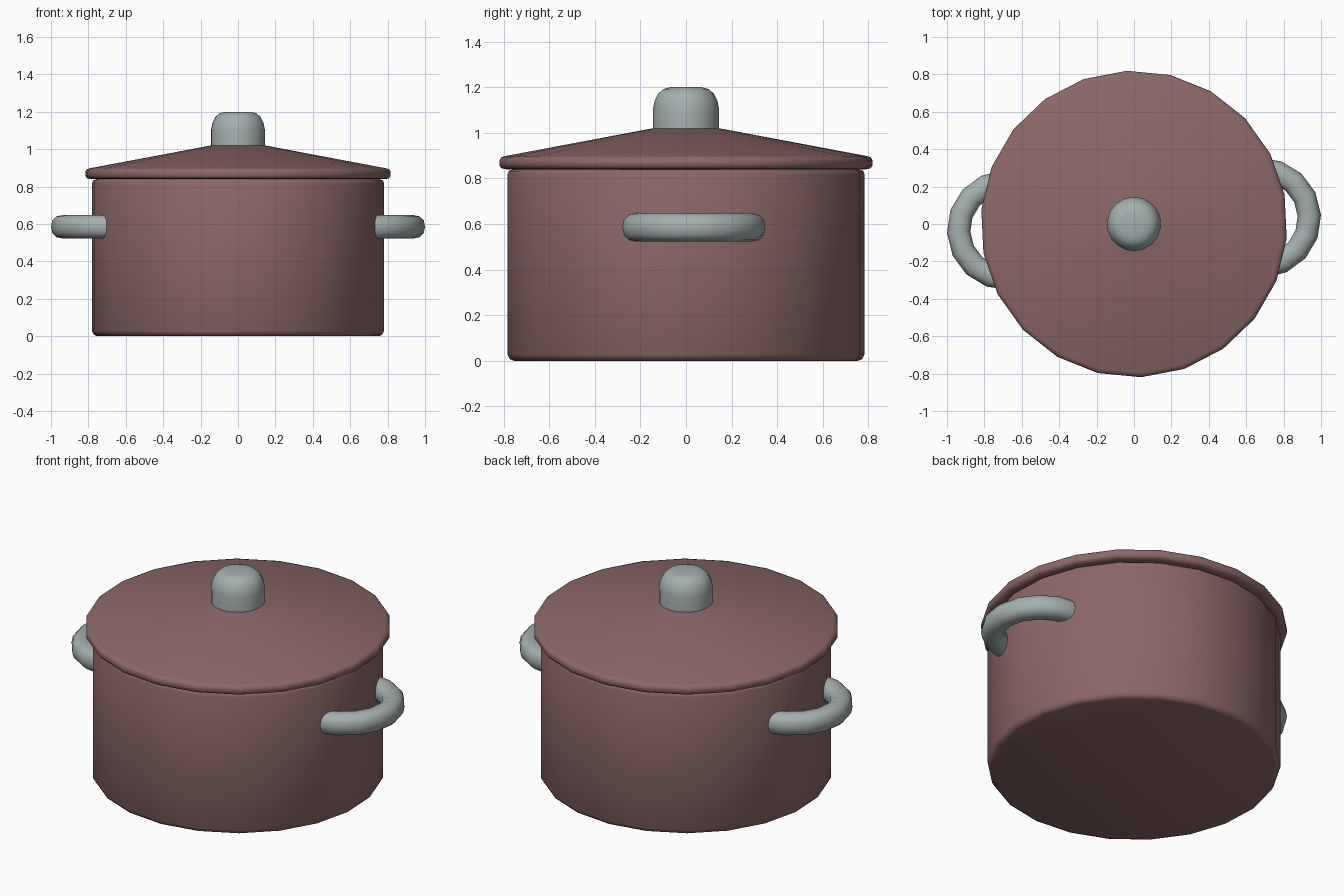
import bpy, bmesh, math

if "Cube" in bpy.data.objects:
    bpy.data.objects.remove(bpy.data.objects["Cube"])


def material(name, rgb):
    m = bpy.data.materials.new(name)
    m.diffuse_color = (*rgb, 1)
    m.use_nodes = True
    m.node_tree.nodes["Principled BSDF"].inputs["Base Color"].default_value = m.diffuse_color
    return m


BROWN = material("dusty brown enamel", (0.262, 0.139, 0.136))
GREY = material("pale grey", (0.37, 0.43, 0.42))
TURN = math.radians(2.75)      # whole pot is turned slightly about z


def finish(bm, name, mat):
    bmesh.ops.recalc_face_normals(bm, faces=bm.faces[:])
    me = bpy.data.meshes.new(name)
    bm.to_mesh(me)
    bm.free()
    me.materials.append(mat)
    ob = bpy.data.objects.new(name, me)
    bpy.context.collection.objects.link(ob)
    bpy.ops.object.select_all(action='DESELECT')
    ob.select_set(True)
    bpy.context.view_layer.objects.active = ob
    bpy.ops.object.shade_smooth_by_angle(angle=math.radians(50))
    return ob


def skin(bm, rings, close=False):
    n = len(rings[0])
    pairs = list(zip(rings, rings[1:]))
    for a, b in pairs:
        for i in range(n):
            j = (i + 1) % n
            bm.faces.new((a[i], a[j], b[j], b[i]))
    bm.faces.new(rings[0][::-1])
    bm.faces.new(rings[-1])


def lathe(name, profile, sides, mat):
    bm = bmesh.new()
    rings = []
    for r, z in profile:
        rings.append([bm.verts.new((r * math.cos(t), r * math.sin(t), z))
                      for t in (math.pi / 2 + TURN + 2 * math.pi * i / sides
                                for i in range(sides))])
    skin(bm, rings)
    return finish(bm, name, mat)


def handle(name, turn):
    bm = bmesh.new()
    centre, major, tube, z0 = 0.68, 0.2585, 0.0625, 0.585
    sides, steps = 12, 10
    rings = []
    for k in range(steps + 1):
        a = math.radians(-112.5 + 22.5 * k)
        ring = []
        for i in range(sides):
            t = 2 * math.pi * i / sides
            # slightly squared round section
            c, s = [math.copysign(abs(v) ** 0.85, v) if abs(v) > 1e-6 else 0
                    for v in (math.cos(t), math.sin(t))]
            r = major + tube * c
            x, y = centre + r * math.cos(a), r * math.sin(a)
            ring.append(bm.verts.new((x * math.cos(turn) - y * math.sin(turn),
                                      x * math.sin(turn) + y * math.cos(turn),
                                      z0 + tube * s)))
        rings.append(ring)
    skin(bm, rings)
    return finish(bm, name, GREY)


# Pot body with softened top and bottom edges
lathe("pot_body", [(0.755, 0.0), (0.773, 0.007), (0.785, 0.028),
                   (0.785, 0.815), (0.778, 0.833), (0.76, 0.84)], 22, BROWN)

# Lid: rounded rim and shallow cone
lathe("lid", [(0.79, 0.84), (0.81, 0.844), (0.82, 0.857), (0.82, 0.878),
              (0.812, 0.892), (0.795, 0.898), (0.145, 1.02)], 22, BROWN)

# Knob with domed shoulder
lathe("lid_knob", [(0.145, 1.01), (0.145, 1.105), (0.138, 1.14),
                   (0.122, 1.172), (0.1, 1.192), (0.068, 1.2)], 18, GREY)

# Two side handles, opposite each other
handle("right_handle", TURN)
handle("left_handle", TURN + math.pi)
